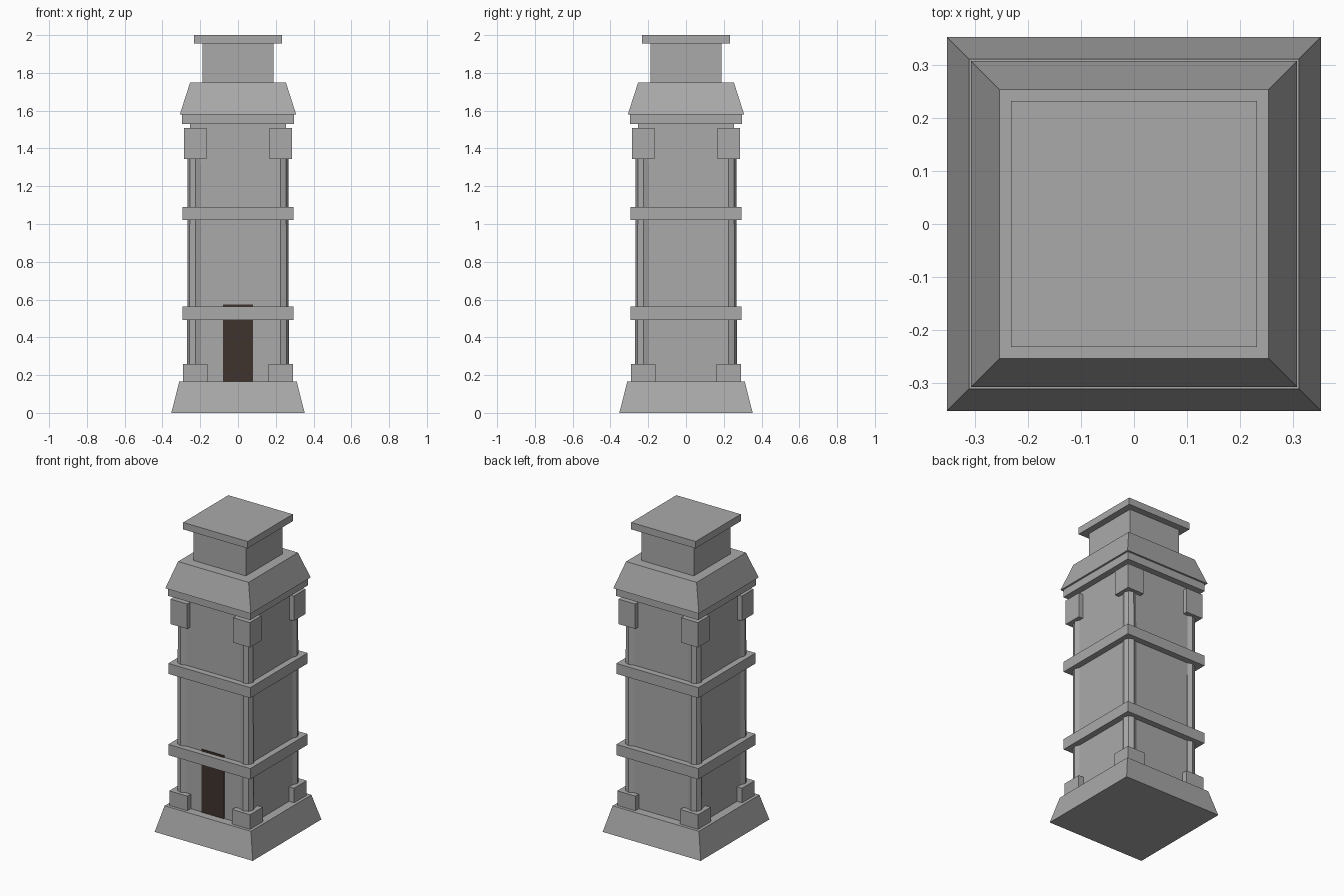
import bpy, math

if "Cube" in bpy.data.objects:
    bpy.data.objects.remove(bpy.data.objects["Cube"])

def material(name, rgb):
    m = bpy.data.materials.new(name)
    m.diffuse_color = (*rgb, 1)
    m.use_nodes = True
    m.node_tree.nodes["Principled BSDF"].inputs["Base Color"].default_value = m.diffuse_color
    return m

stone = material("grey_stone", (0.40, 0.40, 0.40))
wood = material("dark_brown_wood", (0.05, 0.034, 0.026))

def prism(name, z0, z1, r0, r1, sides=4, x=0, y=0, mat=stone):
    """Upright tapered prism; for four sides r is the half width."""
    k = math.sqrt(2) if sides == 4 else 1
    turn = math.pi / 4 if sides == 4 else 0
    verts = []
    for z, r in ((z0, r0), (z1, r1)):
        for i in range(sides):
            a = turn + 2 * math.pi * i / sides
            verts.append((x + k * r * math.cos(a), y + k * r * math.sin(a), z))
    faces = [tuple(reversed(range(sides))), tuple(range(sides, 2 * sides))]
    for i in range(sides):
        j = (i + 1) % sides
        faces.append((i, j, j + sides, i + sides))
    me = bpy.data.meshes.new(name)
    me.from_pydata(verts, [], faces)
    me.materials.append(mat)
    ob = bpy.data.objects.new(name, me)
    bpy.context.collection.objects.link(ob)
    return ob

# Main stack, bottom to top
prism("sloped_base", 0, 0.165, 0.353, 0.311)
prism("tower_walls", 0.165, 1.53, 0.255, 0.255)
prism("lower_band", 0.493, 0.563, 0.295, 0.295)
prism("upper_band", 1.022, 1.09, 0.295, 0.295)
prism("eave_slab", 1.53, 1.58, 0.296, 0.296)
prism("sloped_roof", 1.58, 1.748, 0.308, 0.254)
prism("chimney_neck", 1.748, 1.955, 0.189, 0.189)
prism("chimney_cap", 1.955, 2.0, 0.232, 0.232)

# Corner columns with foot and head blocks
c = 0.226
for sx in (-1, 1):
    for sy in (-1, 1):
        prism("corner_column", 0.165, 1.505, 0.0435, 0.0405, 8, sx * c, sy * c)
        prism("column_foot", 0.165, 0.26, 0.065, 0.065, 4, sx * c, sy * c)
        prism("column_head", 1.345, 1.507, 0.06, 0.06, 4, sx * c, sy * c)

# Door plate on the front wall
bpy.ops.mesh.primitive_cube_add(size=1, location=(0, -0.256, 0.37))
door = bpy.context.object
door.name = "door"
door.scale = (0.16, 0.008, 0.41)
door.data.materials.append(wood)
